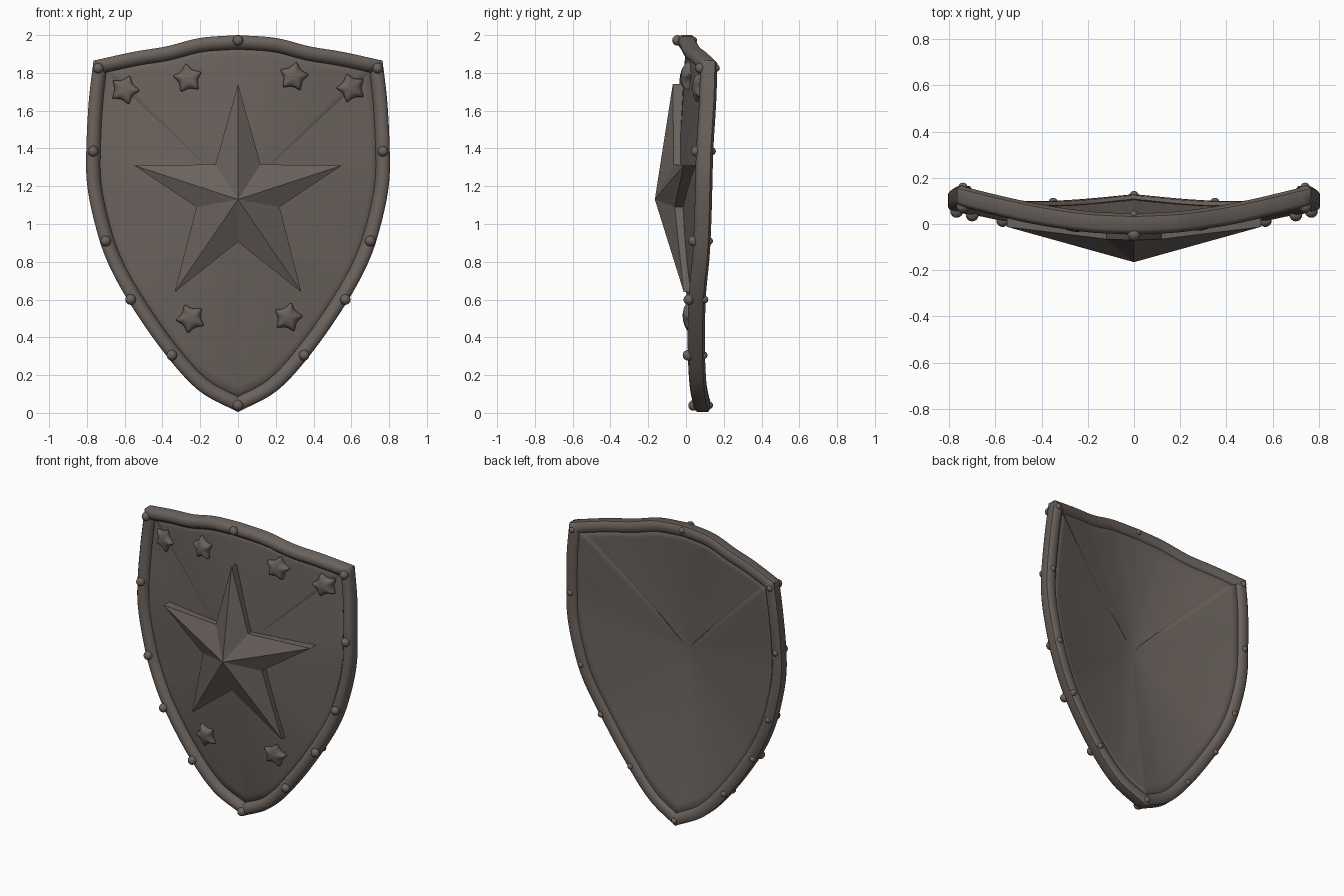
import bpy, bmesh, math
from mathutils import Vector

if "Cube" in bpy.data.objects:
    bpy.data.objects.remove(bpy.data.objects["Cube"])

iron = bpy.data.materials.new("dark_brown_iron")
iron.diffuse_color = (0.145, 0.122, 0.108, 1)
iron.use_nodes = True
iron.node_tree.nodes["Principled BSDF"].inputs["Base Color"].default_value = iron.diffuse_color


def finish(bm, name, angle=40, recalc=True):
    if recalc:
        bmesh.ops.recalc_face_normals(bm, faces=bm.faces)
    mesh = bpy.data.meshes.new(name)
    bm.to_mesh(mesh)
    bm.free()
    mesh.materials.append(iron)
    ob = bpy.data.objects.new(name, mesh)
    bpy.context.collection.objects.link(ob)
    bpy.ops.object.select_all(action='DESELECT')
    ob.select_set(True)
    bpy.context.view_layer.objects.active = ob
    bpy.ops.object.shade_smooth_by_angle(angle=math.radians(angle))
    return ob


def spline(pts, n=6):
    """Catmull-Rom curve through the points, last point left out."""
    p = [Vector(q) for q in pts]
    p = [2 * p[0] - p[1]] + p + [2 * p[-1] - p[-2]]
    out = []
    for i in range(1, len(p) - 2):
        a, b, c, d = p[i - 1:i + 3]
        for k in range(n):
            t = k / n
            out.append(0.5 * (2 * b + (c - a) * t + (2 * a - 5 * b + 4 * c - d) * t * t
                              + (3 * b - a - 3 * c + d) * t ** 3))
    return out


# Outline of the shield: right half, then mirrored
TOP = [(0, 0, 2.0), (.2, .01, 1.985), (.38, .035, 1.94), (.55, .07, 1.912), (.765, .122, 1.865)]
SIDE = [(.765, .122, 1.865), (.79, .115, 1.65), (.803, .10, 1.4), (.80, .095, 1.22),
        (.765, .09, 1.03), (.70, .08, .82), (.585, .06, .6), (.40, .055, .33),
        (.21, .065, .12), (0, .085, .004)]
half = spline(TOP) + spline(SIDE) + [Vector(SIDE[-1])]
outline = half + [Vector((-p.x, p.y, p.z)) for p in half[-2:0:-1]]
N = len(outline)

# Mitred inward directions in the x-z plane
inward = []
for i, p in enumerate(outline):
    ns = []
    for a, b in ((outline[i - 1], p), (p, outline[(i + 1) % N])):
        d = b - a
        ns.append(Vector((d.z, 0, -d.x)).normalized())
    inward.append((ns[0] + ns[1]) / (1 + ns[0].dot(ns[1])))

CZ, CY, POW = 1.15, -0.045, 1.3
edge = [p + n * 0.04 for p, n in zip(outline, inward)]


def plate_y(x, z):
    """Front surface of the domed plate at x, z."""
    for a, b in zip(edge, edge[1:] + edge[:1]):
        ex, ez = b.x - a.x, b.z - a.z
        az, pz = a.z - CZ, z - CZ
        det = x * ez - pz * ex
        if abs(det) < 1e-9:
            continue
        k = (a.x * ez - az * ex) / det          # multiple of (x,z) reaching the edge
        t = (a.x * pz - az * x) / det           # place along the edge segment
        if k > 0 and -1e-6 <= t <= 1.000001:
            return CY + (a.y + (b.y - a.y) * t - CY) * min(1, 1 / k) ** POW
    return CY


# Domed plate
bm = bmesh.new()
centre = bm.verts.new((0, CY, CZ))
prev = None
for r in range(1, 13):
    s = r / 12
    ring = [bm.verts.new((e.x * s, CY + (e.y - CY) * s ** POW, CZ + (e.z - CZ) * s)) for e in edge]
    for i in range(N):
        j = (i + 1) % N
        if prev:
            bm.faces.new((prev[j], ring[j], ring[i], prev[i]))
        else:
            bm.faces.new((centre, ring[j], ring[i]))
    prev = ring
plate = finish(bm, "shield_plate", 60, recalc=False)
sol = plate.modifiers.new("thickness", 'SOLIDIFY')
sol.thickness = 0.03
sol.offset = -1

# Raised rim swept round the outline
PROFILE = [(0, -.025), (.012, -.04), (.035, -.046), (.058, -.038), (.075, -.015),
           (.075, .025), (.06, .042), (.02, .045), (0, .032)]
bm = bmesh.new()
rings = [[bm.verts.new(p + n * u + Vector((0, v, 0))) for u, v in PROFILE]
         for p, n in zip(outline, inward)]
M = len(PROFILE)
for i in range(N):
    a, b = rings[i], rings[(i + 1) % N]
    for k in range(M):
        bm.faces.new((a[k], a[(k + 1) % M], b[(k + 1) % M], b[k]))
finish(bm, "rim", 50)


def star(name, ring, apex, sink, angle):
    """Faceted star: ring of front points, raised apex, walls sunk into the plate."""
    bm = bmesh.new()
    front = [bm.verts.new(p) for p in ring]
    base = [bm.verts.new((p[0], max(p[1] + .01, plate_y(p[0], p[2]) + sink), p[2])) for p in ring]
    tip = bm.verts.new(apex)
    back = bm.verts.new((apex[0], plate_y(apex[0], apex[2]) + sink, apex[2]))
    for i in range(10):
        j = (i + 1) % 10
        bm.faces.new((tip, front[i], front[j]))
        bm.faces.new((front[i], base[i], base[j], front[j]))
        bm.faces.new((back, base[j], base[i]))
    return finish(bm, name, angle)


# Large central star
right = [(0, -.07, 1.74), (.12, -.065, 1.315), (.55, -.012, 1.31), (.22, -.06, 1.09),
         (.335, -.012, .64), (0, -.065, .905)]
ring = right + [(-x, y, z) for x, y, z in right[-2:0:-1]]
star("large_star", ring, (0, -.165, 1.13), .012, 18)

# Six small rounded stars
for k, (x, z, turn) in enumerate([(-.6, 1.71, 20), (-.265, 1.77, -8), (.295, 1.78, 10),
                                  (.6, 1.72, -18), (-.25, .5, -25), (.265, .505, 12)]):
    ring = []
    for i in range(10):
        a = math.radians(turn + 36 * i)
        r = .105 if i % 2 == 0 else .04
        px, pz = x + r * math.sin(a), z + r * math.cos(a)
        ring.append((px, plate_y(px, pz) - .03, pz))
    ob = star("small_star_%d" % (k + 1), ring, (x, plate_y(x, z) - .05, z), .015, 80)
    sub = ob.modifiers.new("rounding", 'SUBSURF')
    sub.levels = sub.render_levels = 2

# Rivets on the front and back of the rim
spots = [(0, 1.972), (0, .04)]
for x, z in [(.74, 1.825), (.767, 1.385), (.70, .91), (.568, .6), (.35, .305)]:
    spots += [(x, z), (-x, z)]
for k, (x, z) in enumerate(spots):
    y = min(outline, key=lambda p: (p.x - x) ** 2 + (p.z - z) ** 2).y
    bm = bmesh.new()
    for dy, r in ((-.045, .028), (.038, .02)):
        res = bmesh.ops.create_uvsphere(bm, u_segments=16, v_segments=10, radius=r)
        bmesh.ops.translate(bm, verts=res["verts"], vec=(x, y + dy, z))
    finish(bm, "rivet_%d" % (k + 1), 60)
